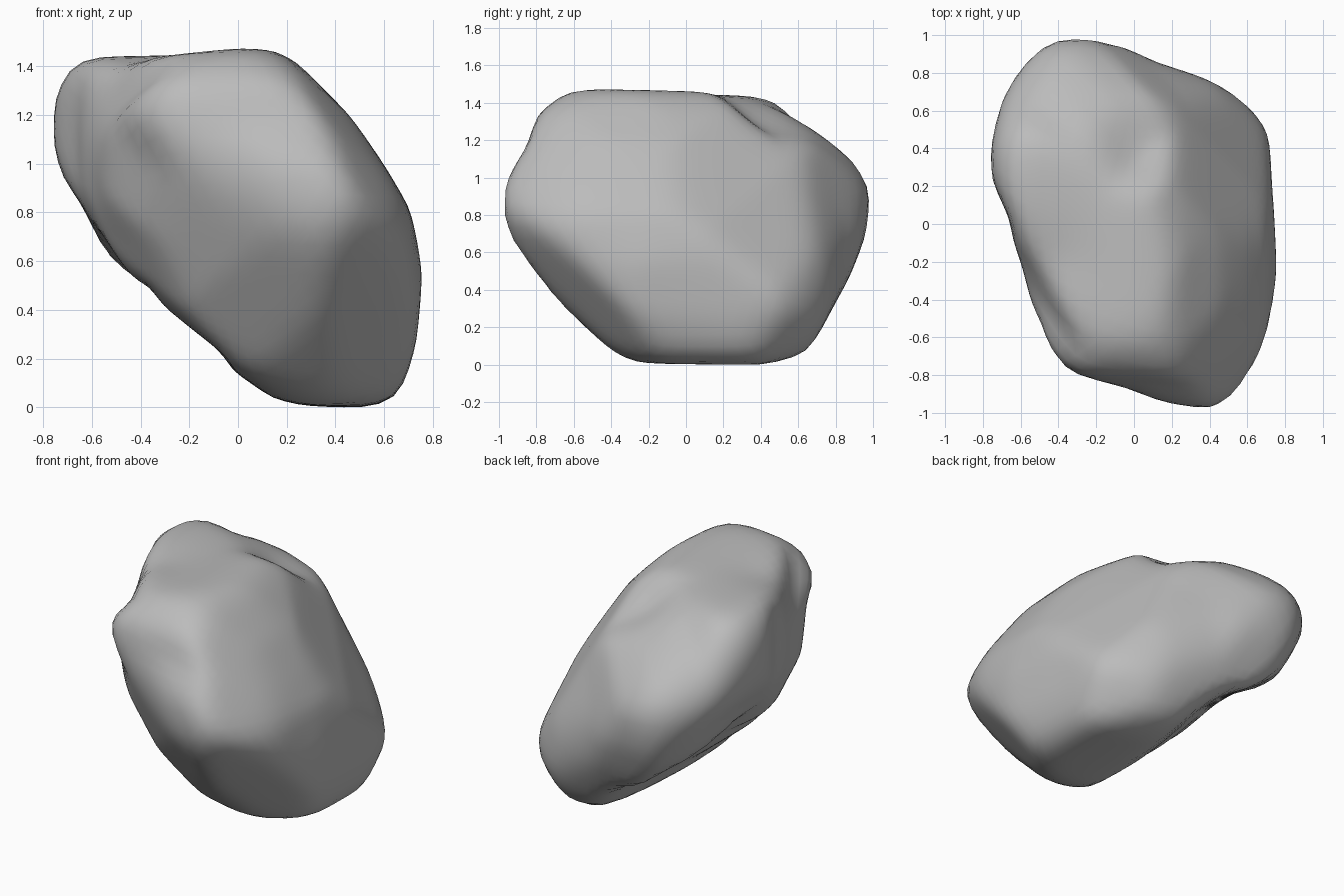
import bpy
import bmesh
import math
from mathutils import Vector

# Remove the default cube
cube = bpy.data.objects.get("Cube")
if cube:
    bpy.data.objects.remove(cube, do_unlink=True)

SHARPNESS = 32          # how tightly the carved sides meet
ALLOWANCE = 1.012       # extra stone worn away again by the rounding

# Carving outlines, each a closed loop around the middle of the stone
front_outline = [
    (-.77, .37), (-.76, .53), (-.69, .66), (-.62, .71), (-.2, .72), (.02, .75),
    (.15, .74), (.25, .69), (.45, .48), (.6, .25), (.7, .08), (.765, -.19),
    (.73, -.47), (.66, -.69), (.55, -.75), (.27, -.73), (.14, -.69),
    (-.02, -.58), (-.07, -.5), (-.3, -.32), (-.37, -.23), (-.45, -.21),
    (-.52, -.14), (-.63, .09), (-.72, .22)]
side_outline = [
    (-1, .08), (-.98, .23), (-.84, .43), (-.79, .61), (-.64, .73), (-.5, .75),
    (.28, .72), (.59, .68), (.8, .5), (.95, .34), (1, .22), (.96, -.03),
    (.87, -.25), (.7, -.57), (.63, -.67), (.42, -.74), (-.25, -.73),
    (-.38, -.69), (-.47, -.65), (-.67, -.45), (-.85, -.33), (-.94, -.23)]
top_outline = [
    (-.38, 1), (-.23, 1), (-.03, .94), (.1, .86), (.4, .76), (.67, .62),
    (.72, .52), (.73, .2), (.765, -.24), (.7, -.58), (.62, -.82), (.53, -.94),
    (.42, -.99), (.15, -.94), (-.05, -.86), (-.4, -.79), (-.47, -.7),
    (-.52, -.5), (-.64, -.1), (-.66, .04), (-.76, .25), (-.765, .4),
    (-.7, .66), (-.63, .82), (-.54, .92)]
front_diagonal_outline = [
    (-.82, .24), (-.78, .36), (-.65, .44), (-.55, .7), (-.42, .89), (-.21, .99),
    (-.08, .98), (.09, .85), (.22, .83), (.39, .75), (.54, .6), (.65, .33),
    (.83, -.05), (.93, -.41), (.73, -.72), (.32, -.9), (.12, -.9), (-.02, -.85),
    (-.28, -.69), (-.53, -.38), (-.72, 0)]
back_diagonal_outline = [
    (-.93, -.51), (-.84, -.21), (-.58, .19), (-.28, .57), (.08, .88), (.21, .91),
    (.48, .88), (.76, .7), (.81, .59), (.81, .48), (.73, .39), (.68, .07),
    (.52, -.18), (.33, -.36), (.12, -.49), (-.35, -.74), (-.61, -.79), (-.82, -.7)]
under_diagonal_outline = [
    (-1.05, -.15), (-1.02, -.05), (-.85, .19), (-.63, .42), (-.33, .61),
    (.04, .71), (.23, .65), (.61, .7), (.82, .65), (.95, .56), (1.04, .35),
    (1, .19), (.85, -.05), (.73, -.12), (.61, -.11), (.45, -.19), (.22, -.37),
    (-.05, -.58), (-.24, -.65), (-.51, -.65), (-.74, -.56), (-.96, -.33)]


def carving(outline, azimuth, elevation):
    """Edges of an outline with the right and up axes of its plane."""
    a, e = math.radians(azimuth), math.radians(elevation)
    right = Vector((-math.sin(a), math.cos(a), 0))
    toward = Vector((math.cos(a) * math.cos(e), math.sin(a) * math.cos(e), math.sin(e)))
    points = [Vector(p) for p in outline]
    edges = list(zip(points, points[1:] + points[:1]))
    return edges, right, toward.cross(right)


carvings = [
    carving(front_outline, -90, 0),
    carving(side_outline, 0, 0),
    carving(top_outline, -90, 90),
    carving(front_diagonal_outline, -45, 30),
    carving(back_diagonal_outline, 135, 30),
    carving(under_diagonal_outline, 45, -30),
]

# Flat broken faces: facing direction and distance from the middle
flat_cuts = [
    (Vector((.54, -.62, -.56)).normalized(), .83),    # low front break
    (Vector((.61, .61, -.5)).normalized(), .98),      # low back corner
    (Vector((-.61, .61, .5)).normalized(), 1.01),     # high back corner
]

# Shallow hollows: direction from the middle, depth, width
hollows = [
    (Vector((-.45, -.2, .55)).normalized(), .06, .28),    # valley behind the front lump
    (Vector((-.5, -.15, .05)).normalized(), .05, .32),    # valley down the side
    (Vector((-.05, .47, .6)).normalized(), .07, .3),      # dip on the top
]


def outline_reach(edges, ray):
    """Distance along the ray to the outline."""
    reach = 0
    for start, end in edges:
        edge = end - start
        turn = ray.cross(edge)
        if abs(turn) < 1e-9:
            continue
        along = start.cross(ray) / turn
        if -1e-6 <= along <= 1 + 1e-6:
            reach = max(reach, start.cross(edge) / turn)
    return reach


def stone_radius(direction):
    """Softly intersect the carvings and cuts, then press in the hollows."""
    total = 0
    for edges, right, up in carvings:
        ray = Vector((direction.dot(right), direction.dot(up)))
        if ray.length < 1e-3:
            continue
        reach = outline_reach(edges, ray)
        if reach > 0:
            total += reach ** -SHARPNESS
    for facing, distance in flat_cuts:
        total += max(0, direction.dot(facing) / distance) ** SHARPNESS
    radius = ALLOWANCE * total ** (-1 / SHARPNESS)
    for spot, depth, width in hollows:
        offset = (direction - spot).length / width
        radius *= 1 - depth * math.exp(-offset * offset)
    return radius


# Stone body, shaped from a sphere and lightly worn
bm = bmesh.new()
bmesh.ops.create_icosphere(bm, subdivisions=5, radius=1)
for vert in bm.verts:
    direction = vert.co.normalized()
    vert.co = direction * stone_radius(direction)
bmesh.ops.smooth_vert(bm, verts=bm.verts, factor=0.5,
                      use_axis_x=True, use_axis_y=True, use_axis_z=True)

# Stand the stone on the ground
lowest = min(vert.co.z for vert in bm.verts)
bmesh.ops.translate(bm, verts=bm.verts, vec=(0, 0, -lowest))
bmesh.ops.recalc_face_normals(bm, faces=bm.faces)

mesh = bpy.data.meshes.new("rock")
bm.to_mesh(mesh)
bm.free()
rock = bpy.data.objects.new("rock", mesh)
bpy.context.collection.objects.link(rock)

# Plain grey stone
stone_grey = bpy.data.materials.new("stone_grey")
stone_grey.use_nodes = True
grey = (0.5, 0.5, 0.5, 1)
stone_grey.diffuse_color = grey
shader = next(n for n in stone_grey.node_tree.nodes if n.type == "BSDF_PRINCIPLED")
shader.inputs["Base Color"].default_value = grey
mesh.materials.append(stone_grey)

bpy.ops.object.select_all(action="DESELECT")
rock.select_set(True)
bpy.context.view_layer.objects.active = rock
bpy.ops.object.shade_smooth_by_angle(angle=math.radians(35))
